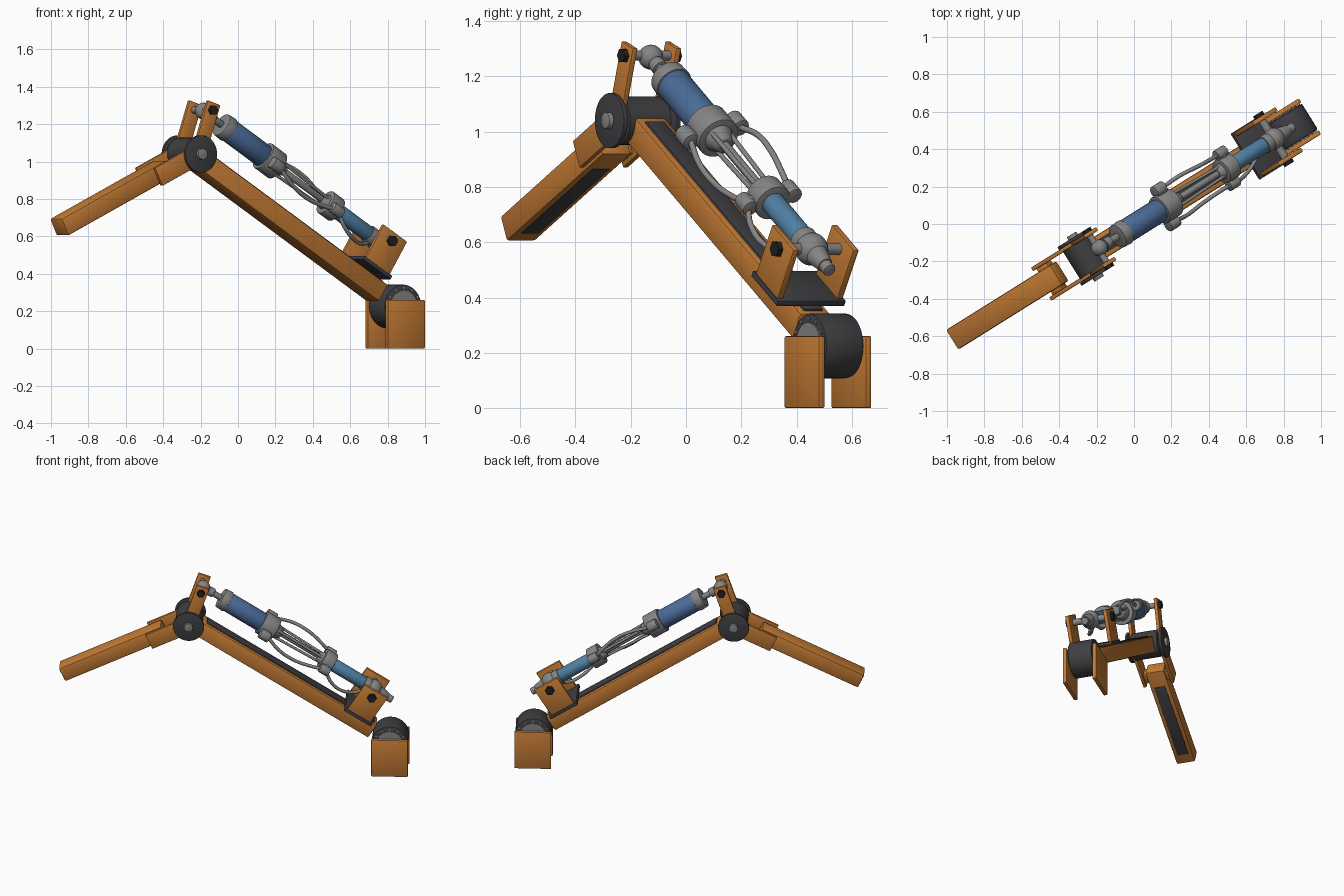
import bpy, bmesh, math
from mathutils import Matrix, Vector

if "Cube" in bpy.data.objects:
    bpy.data.objects.remove(bpy.data.objects["Cube"])


def material(name, rgb):
    m = bpy.data.materials.new(name)
    m.use_nodes = True
    m.diffuse_color = (*rgb, 1)
    m.node_tree.nodes["Principled BSDF"].inputs["Base Color"].default_value = (*rgb, 1)
    return m


ORANGE = material("orange paint", (0.56, 0.2, 0.035))
DARK = material("dark grey", (0.05, 0.05, 0.055))
GREY = material("metal grey", (0.24, 0.235, 0.235))
BLUE = material("deep blue", (0.07, 0.15, 0.32))
STEEL = material("steel blue", (0.08, 0.22, 0.37))
BLACK = material("bolt black", (0.015, 0.015, 0.018))

YAW = Matrix.Rotation(math.radians(32), 4, 'Z')


def frame(u, z, pitch):
    """Local x runs along the part, y across the arm, z away from it."""
    return YAW @ Matrix.Translation((u, -0.01, z)) @ Matrix.Rotation(math.radians(pitch), 4, 'Y')


def finish(name, bm, mat, place):
    bm.transform(place)
    me = bpy.data.meshes.new(name)
    bm.to_mesh(me)
    bm.free()
    me.materials.append(mat)
    ob = bpy.data.objects.new(name, me)
    bpy.context.collection.objects.link(ob)
    bpy.ops.object.select_all(action='DESELECT')
    ob.select_set(True)
    bpy.context.view_layer.objects.active = ob
    bpy.ops.object.shade_smooth_by_angle(angle=math.radians(35))
    return ob


def box(name, place, xs, ys, zs, mat, bevel=0.005):
    bm = bmesh.new()
    bmesh.ops.create_cube(bm, size=1)
    for v in bm.verts:
        v.co = [a + (b - a) * (c + 0.5) for (a, b), c in zip((xs, ys, zs), v.co)]
    if bevel:
        bmesh.ops.bevel(bm, geom=bm.edges[:], offset=bevel, segments=2, profile=0.5, affect='EDGES')
    return finish(name, bm, mat, place)


def rod(name, place, a, b, r, mat, r2=None, sides=32, bevel=0.0):
    a, b = Vector(a), Vector(b)
    bm = bmesh.new()
    bmesh.ops.create_cone(bm, cap_ends=True, segments=sides, radius1=r,
                          radius2=r if r2 is None else r2, depth=(b - a).length)
    if bevel:
        rims = [e for e in bm.edges if abs(e.verts[0].co.z - e.verts[1].co.z) < 1e-5]
        bmesh.ops.bevel(bm, geom=rims, offset=bevel, segments=2, profile=0.5, affect='EDGES')
    turn = (b - a).to_track_quat('Z', 'Y').to_matrix().to_4x4()
    return finish(name, bm, mat, place @ Matrix.Translation((a + b) / 2) @ turn)


def ball(name, place, at, r, mat):
    bm = bmesh.new()
    bmesh.ops.create_uvsphere(bm, u_segments=24, v_segments=14, radius=r)
    return finish(name, bm, mat, place @ Matrix.Translation(at))


def hose(name, place, points, r):
    cu = bpy.data.curves.new(name, 'CURVE')
    cu.dimensions = '3D'
    cu.bevel_depth = r
    cu.bevel_resolution = 3
    cu.use_fill_caps = True
    sp = cu.splines.new('BEZIER')
    sp.bezier_points.add(len(points) - 1)
    for bp, p in zip(sp.bezier_points, points):
        bp.co = place @ Vector(p)
        bp.handle_left_type = bp.handle_right_type = 'AUTO'
    cu.materials.append(GREY)
    bpy.context.collection.objects.link(bpy.data.objects.new(name, cu))


def span(side, inner, outer):
    return sorted((side * inner, side * outer))


SHOULDER = frame(0.985, 0.225, 0)
ELBOW = (-0.313, 1.04)
UPPER = frame(*ELBOW, 32.1)
FORE = frame(*ELBOW, -25.5)
LUG = frame(*ELBOW, 18.8)
RAM = frame(-0.233, 1.275, 32.3)
SIDES = ((-1, "right"), (1, "left"))

# Shoulder drum with its end caps, and the base plates
rod("shoulder_drum", SHOULDER, (0, -0.08, 0), (0, 0.08, 0), 0.117, DARK, sides=48, bevel=0.006)
for s, tag in SIDES:
    box(f"base_plate_{tag}", SHOULDER, (-0.118, 0.118), span(s, 0.087, 0.113), (-0.225, 0.035), ORANGE)
    rod(f"shoulder_cap_{tag}", SHOULDER, (0, s * 0.07, 0), (0, s * 0.086, 0), 0.085, GREY)
    for i in range(12):
        a = math.tau * i / 12
        x, z = 0.1 * math.cos(a), 0.1 * math.sin(a)
        rod(f"cap_bolt_{tag}_{i}", SHOULDER, (x, s * 0.078, z), (x, s * 0.085, z), 0.007, GREY, sides=8)

# Upper arm beam with a dark strip on top
box("upper_arm", UPPER, (0.03, 1.4), (-0.065, 0.065), (-0.053, 0.053), ORANGE, 0.01)
box("upper_arm_strip", UPPER, (0.1, 1.38), (-0.04, 0.04), (0.045, 0.061), DARK, 0.003)

# Elbow drum, discs, pin and the forked plates
rod("elbow_drum", UPPER, (0, -0.088, 0), (0, 0.088, 0), 0.088, DARK, sides=40)
rod("elbow_pin", UPPER, (0, -0.14, 0), (0, 0.14, 0), 0.03, GREY, bevel=0.004)
for s, tag in SIDES:
    rod(f"elbow_disc_{tag}", UPPER, (0, s * 0.104, 0), (0, s * 0.122, 0), 0.1, DARK, sides=48, bevel=0.003)
    box(f"forearm_fork_{tag}", FORE, (-0.285, 0.03), span(s, 0.082, 0.104), (-0.054, 0.054), ORANGE)
    box(f"elbow_lug_{tag}", LUG, (-0.042, 0.042), span(s, 0.082, 0.104), (-0.03, 0.29), ORANGE)
    rod(f"elbow_lug_bolt_{tag}", RAM, (0, s * 0.1, 0), (0, s * 0.122, 0), 0.027, BLACK, sides=6)

# Forearm beam with a dark panel below, joined to the fork
box("forearm", FORE, (-0.91, -0.18), (-0.062, 0.062), (-0.05, 0.05), ORANGE, 0.01)
box("forearm_panel", FORE, (-0.84, -0.3), (-0.037, 0.037), (-0.053, -0.045), DARK, 0.002)
box("fork_spacer", FORE, (-0.27, -0.2), (-0.085, 0.085), (-0.035, 0.035), ORANGE)

# Lower bracket on the upper arm
box("bracket_base", UPPER, (1.15, 1.355), (-0.145, 0.145), (0.058, 0.08), DARK, 0.003)
for s, tag in SIDES:
    box(f"bracket_lug_{tag}", UPPER, (1.165, 1.34), span(s, 0.115, 0.14), (0.07, 0.287), ORANGE)
    rod(f"bracket_bolt_{tag}", RAM, (1.309, s * 0.135, 0), (1.309, s * 0.16, 0), 0.03, BLACK, sides=6)

# Actuator: joints, cylinders and rods, listed by start, end and radii
rod("upper_joint_pin", RAM, (0, -0.115, 0), (0, 0.115, 0), 0.018, GREY)
rod("lower_joint_pin", RAM, (1.309, -0.14, 0), (1.309, 0.14, 0), 0.022, GREY)
ball("upper_joint", RAM, (0.01, 0, 0), 0.045, GREY)
ball("lower_joint", RAM, (1.31, 0, 0), 0.06, GREY)
for name, x0, x1, r0, r1, mat in (
        ("upper_rod", 0, 0.16, 0.02, 0.02, GREY),
        ("upper_rod_nut", 0.05, 0.09, 0.03, 0.03, GREY),
        ("main_cylinder_cap", 0.145, 0.2, 0.067, 0.07, GREY),
        ("main_cylinder", 0.19, 0.48, 0.064, 0.064, BLUE),
        ("main_collar", 0.455, 0.56, 0.08, 0.08, GREY),
        ("main_collar_nose", 0.55, 0.61, 0.06, 0.03, GREY),
        ("piston_rod", 0.56, 0.94, 0.018, 0.018, GREY),
        ("lower_collar_nose", 0.89, 0.93, 0.03, 0.05, GREY),
        ("lower_collar", 0.92, 1.0, 0.07, 0.07, GREY),
        ("lower_cylinder", 0.99, 1.25, 0.043, 0.043, STEEL),
        ("lower_cylinder_cap", 1.235, 1.28, 0.05, 0.05, GREY),
        ("lower_joint_cone", 1.33, 1.42, 0.046, 0.028, GREY),
        ("lower_joint_tip", 1.41, 1.455, 0.024, 0.024, GREY)):
    rod(name, RAM, (x0, 0, 0), (x1, 0, 0), r0, mat, r2=r1, bevel=0.004)
for i in range(3):
    a = math.tau * i / 3 + 0.5
    y, z = math.cos(a), math.sin(a)
    rod(f"tie_rod_{i}", RAM, (0.55, y * 0.045, z * 0.045), (0.94, y * 0.032, z * 0.032), 0.009, GREY, sides=12)

# Hose fittings on both collars, and the hoses between them
for s, tag in SIDES:
    y, z = s * 0.095, s * 0.03
    for label, x, scale in (("main", 0.505, 1), ("lower", 0.96, 0.9)):
        rod(f"{label}_fitting_{tag}", RAM, (x - 0.035, y * scale, z * scale),
            (x + 0.035, y * scale, z * scale), 0.034 * scale, GREY, sides=20, bevel=0.005)
        rod(f"{label}_fitting_arm_{tag}", RAM, (x, 0, 0), (x, y * scale, z * scale), 0.026, GREY, sides=16)
    hose(f"hose_{tag}", RAM, ((0.53, y, z), (0.64, y * 1.05, z * 2.2), (0.76, y * 0.95, z * 2.5),
                              (0.87, y * 0.9, z * 1.8), (0.95, y * 0.9, z * 0.9)), 0.011)
hose("lower_hose", RAM, ((0.97, -0.085, -0.027), (1.04, -0.09, -0.075),
                         (1.14, -0.07, -0.095), (1.22, -0.03, -0.075), (1.27, 0, -0.03)), 0.011)
